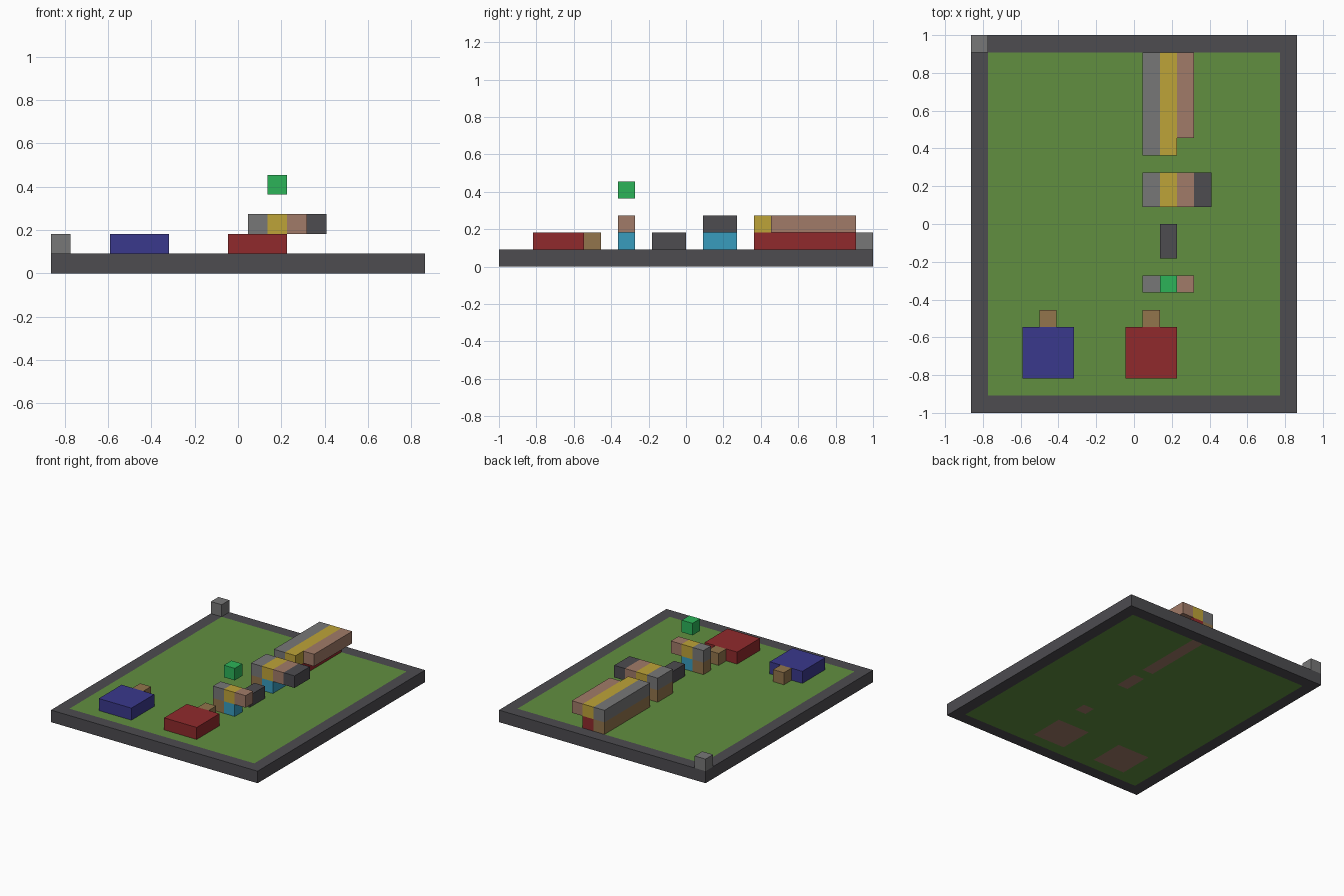
import bpy, bmesh
from mathutils import Matrix, Vector

if "Cube" in bpy.data.objects:
    bpy.data.objects.remove(bpy.data.objects["Cube"], do_unlink=True)

NX, NY = 19, 22          # size of the board in blocks
U = 2 / NY               # edge of one block


def linear(c):
    c /= 255
    return c / 12.92 if c <= 0.04045 else ((c + 0.055) / 1.055) ** 2.4


def material(name, *rgb):
    color = [linear(c) for c in rgb] + [1]
    m = bpy.data.materials.new(name)
    m.use_nodes = True
    m.diffuse_color = color
    bsdf = m.node_tree.nodes["Principled BSDF"]
    bsdf.inputs["Base Color"].default_value = color
    bsdf.inputs["Roughness"].default_value = 0.9
    return m


charcoal = material("charcoal", 77, 76, 80)
grass = material("grass green", 97, 143, 64)
grey = material("stone grey", 119, 119, 119)
yellow = material("yellow", 190, 163, 56)
tan = material("tan", 161, 123, 104)
brown = material("wood brown", 146, 117, 76)
red = material("dark red", 144, 42, 44)
blue = material("deep blue", 58, 56, 140)
cyan = material("sky blue", 56, 156, 190)
bright = material("bright green", 44, 180, 89)


def corner(i, j, k):
    return Vector(((i - NX / 2) * U, (j - NY / 2) * U, k * U))


def finish(name, bm, *mats):
    mesh = bpy.data.meshes.new(name)
    bm.to_mesh(mesh)
    bm.free()
    for m in mats:
        mesh.materials.append(m)
    ob = bpy.data.objects.new(name, mesh)
    bpy.context.collection.objects.link(ob)
    return ob


def blocks(name, mat, *boxes):
    """Boxes given as (column, row, layer, width, depth) in block units."""
    bm = bmesh.new()
    for i, j, k, w, d in boxes:
        mid = corner(i + w / 2, j + d / 2, k + 0.5)
        scale = Matrix.Diagonal((w * U, d * U, U, 1))
        bmesh.ops.create_cube(bm, size=1, matrix=Matrix.Translation(mid) @ scale)
    return finish(name, bm, mat)


# Board: border and lawn, with bare earth under the solid blocks
blocks("border", charcoal, (0, 0, 0, 1, NY), (NX - 1, 0, 0, 1, NY),
       (1, 0, 0, NX - 2, 1), (1, NY - 1, 0, NX - 2, 1))

earth = [(3, 2, 3, 3), (9, 2, 3, 3), (11, 7, 1, 1), (11, 12, 1, 2), (11, 15, 1, 6)]
bm = bmesh.new()
half = Matrix.Diagonal(((NX - 2) * U / 2, (NY - 2) * U / 2, 1, 1))
bmesh.ops.create_grid(bm, x_segments=NX - 2, y_segments=NY - 2, size=1, matrix=half)
for f in bm.faces:
    c = f.calc_center_median()
    i, j = c.x / U + NX / 2, c.y / U + NY / 2
    f.material_index = int(any(a < i < a + w and b < j < b + d for a, b, w, d in earth))
bmesh.ops.reverse_faces(bm, faces=bm.faces[:])
bmesh.ops.create_grid(bm, x_segments=1, y_segments=1, size=1,
                      matrix=Matrix.Translation((0, 0, U)) @ half)
finish("lawn", bm, grass, tan)

# Corner marker
blocks("corner_marker", grey, (0, NY - 1, 1, 1, 1))

# Two square huts with a small step behind each
for side, column, mat in (("right", 3, blue), ("left", 9, red)):
    blocks(side + "_hut", mat, (column, 2, 1, 3, 3))
    blocks(side + "_step", brown, (column + 1, 5, 1, 1, 1))

# Three raised striped rows: name, first row, length, core colour
for name, j, d, core in (("short_row", 7, 1, cyan), ("middle_row", 12, 2, cyan),
                         ("long_row", 15, 6, red)):
    blocks(name + "_core", core, (11, j, 1, 1, d))
    blocks(name + "_side", brown, (10, j, 1, 1, d))
    blocks(name + "_grey_stripe", grey, (10, j, 2, 1, d))
    blocks(name + "_yellow_stripe", yellow, (11, j, 2, 1, d))
    gap = int(name == "long_row")
    blocks(name + "_tan_stripe", tan, (12, j + gap, 2, 1, d - gap))

# Loose pieces around the rows
blocks("middle_row_end", charcoal, (13, 12, 2, 1, 2))
blocks("dark_bench", charcoal, (11, 9, 1, 1, 2))
blocks("floating_block", bright, (11, 7, 4, 1, 1))
